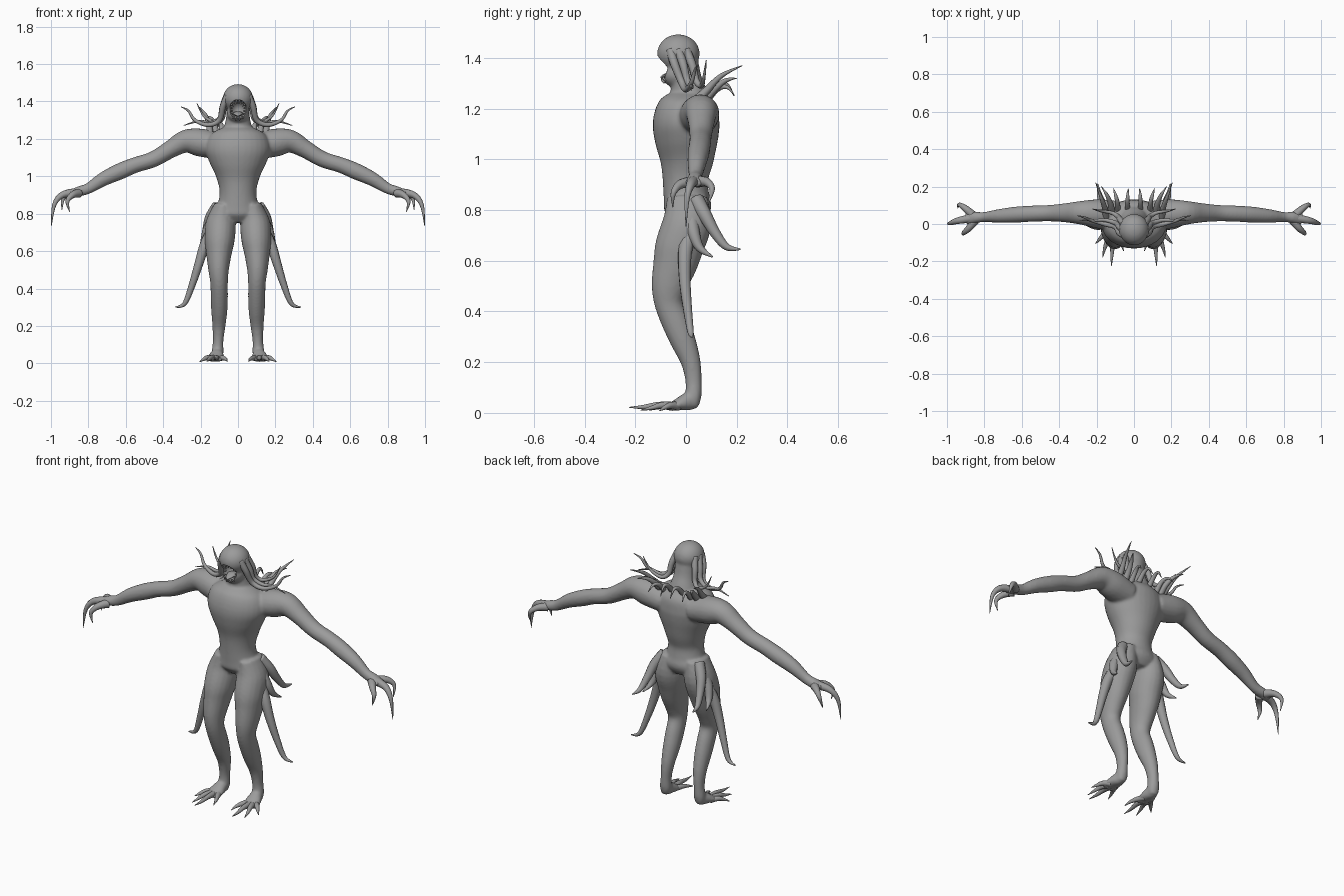
import bpy
import bmesh
import math
from mathutils import Vector, Matrix

default = bpy.data.objects.get("Cube")
if default:
    bpy.data.objects.remove(default, do_unlink=True)

GREY = (.33, .33, .33, 1)
skin = bpy.data.materials.new("grey_skin")
skin.use_nodes = True
skin.diffuse_color = GREY
skin.node_tree.nodes["Principled BSDF"].inputs["Base Color"].default_value = GREY
skin.node_tree.nodes["Principled BSDF"].inputs["Roughness"].default_value = .6


def interpolate(keys, steps):
    """Catmull-Rom curve through the keys, radii included."""
    padded = [keys[0]] + list(keys) + [keys[-1]]
    result = []
    for i in range(len(keys) - 1):
        a, b, c, d = padded[i:i + 4]
        for s in range(steps):
            t = s / steps
            result.append([
                q + .5 * t * (r - p + t * (2 * p - 5 * q + 4 * r - w + t * (3 * (q - r) + w - p)))
                for p, q, r, w in zip(a, b, c, d)])
    result.append(list(keys[-1]))
    return result


def loft(bm, keys, hint=None, sides=12, steps=4):
    """Closed tube of elliptical rings; each key is x, y, z, radius along hint, other radius."""
    rows = interpolate(keys, steps)
    centres = [Vector(row[:3]) for row in rows]
    u = Vector(hint) if hint else None
    rings = []
    for i, row in enumerate(rows):
        tangent = (centres[min(i + 1, len(rows) - 1)] - centres[max(i - 1, 0)]).normalized()
        if u is None:
            u = tangent.orthogonal()
        u = (u - tangent * u.dot(tangent)).normalized()
        v = tangent.cross(u)
        ring = []
        for k in range(sides):
            angle = math.tau * k / sides
            ring.append(bm.verts.new(centres[i] + u * math.cos(angle) * row[3]
                                     + v * math.sin(angle) * row[4]))
        rings.append(ring)
    for low, high in zip(rings, rings[1:]):
        for k in range(sides):
            n = (k + 1) % sides
            bm.faces.new((low[k], low[n], high[n], high[k]))
    bm.faces.new(rings[0])
    bm.faces.new(rings[-1])


def loft_pair(bm, keys, hint=None, **options):
    """The same tube on both sides of the body."""
    loft(bm, keys, hint, **options)
    loft(bm, [(-key[0], *key[1:]) for key in keys], hint, **options)


def tapered(points, radius, tip=.0015, power=.8):
    """Turn bare points into keys that thin out towards the tip."""
    last = len(points) - 1
    keys = []
    for i, point in enumerate(points):
        r = tip + (radius - tip) * (1 - i / last) ** power
        keys.append((*point, r, r))
    return keys


def ellipsoid(bm, centre, radii):
    matrix = Matrix.Translation(centre) @ Matrix.Diagonal((*radii, 1))
    bmesh.ops.create_uvsphere(bm, u_segments=32, v_segments=20, radius=1, matrix=matrix)


def finish(bm, name):
    bmesh.ops.recalc_face_normals(bm, faces=bm.faces)
    for face in bm.faces:
        face.smooth = True
    mesh = bpy.data.meshes.new(name)
    bm.to_mesh(mesh)
    bm.free()
    mesh.materials.append(skin)
    obj = bpy.data.objects.new(name, mesh)
    bpy.context.scene.collection.objects.link(obj)
    return obj


def tentacles(name, paths, radius, **options):
    """One object holding mirrored pairs of tapered, curling limbs."""
    bm = bmesh.new()
    for path in paths:
        loft_pair(bm, tapered(path, radius, **options), sides=10, steps=6)
    return finish(bm, name)


X, Y = (1, 0, 0), (0, 1, 0)

# Body: torso, neck, head, arms, legs and feet fused into one skin
body = bmesh.new()
torso = [  # height, half width, front, back
    (.755, .1, -.05, .07), (.8, .132, -.084, .1), (.85, .109, -.088, .092),
    (.92, .098, -.092, .087), (1, .118, -.104, .11), (1.08, .155, -.124, .127),
    (1.15, .175, -.13, .133), (1.22, .15, -.1, .128), (1.26, .08, -.05, .09)]
loft(body, [(0, (f + b) / 2, z, w, (b - f) / 2) for z, w, f, b in torso], X, sides=32)
loft(body, [(0, .02, 1.16, .12, .1), (0, .012, 1.25, .08, .077),
            (0, .002, 1.32, .063, .06), (0, 0, 1.41, .06, .045)], X, sides=24)
ellipsoid(body, (0, -.03, 1.417), (.08, .084, .076))
ellipsoid(body, (0, -.03, 1.337), (.06, .07, .055))
loft_pair(body, [
    (.1, .045, 1.16, .08, .07), (.2, .055, 1.18, .077, .075), (.28, .06, 1.187, .064, .062),
    (.36, .06, 1.145, .052, .048), (.45, .058, 1.092, .044, .043), (.55, .055, 1.06, .043, .042),
    (.63, .05, 1.027, .043, .044), (.72, .043, .985, .037, .038), (.8, .037, .935, .027, .029),
    (.85, .035, .92, .031, .027), (.9, .03, .905, .034, .018)], Y, sides=20)
loft_pair(body, [
    (.075, .005, .85, .05, .08), (.092, .004, .75, .08, .096), (.098, -.025, .66, .08, .096),
    (.102, -.042, .59, .069, .088), (.104, -.066, .5, .055, .071), (.101, -.068, .43, .047, .056),
    (.1, -.038, .35, .046, .055), (.1, -.01, .28, .043, .05), (.102, .019, .2, .035, .039),
    (.106, .03, .12, .028, .032), (.109, .028, .06, .032, .032), (.11, .02, .025, .025, .025)],
    X, sides=20)
loft_pair(body, [
    (.11, .05, .04, .02, .022), (.112, .01, .045, .034, .036),
    (.118, -.035, .032, .045, .023), (.127, -.075, .02, .045, .012)], X, sides=16)
creature = finish(body, "body")

# Mouth hollow
hollow = bmesh.new()
ellipsoid(hollow, (0, -.1, 1.357), (.046, .073, .053))
cutter = finish(hollow, "mouth_cutter")
cutter.hide_render = True
cutter.hide_viewport = True

fuse = creature.modifiers.new("fuse", "REMESH")
fuse.mode = "VOXEL"
fuse.voxel_size = .0075
fuse.use_smooth_shade = True
soften = creature.modifiers.new("soften", "SMOOTH")
soften.factor = .5
soften.iterations = 6
carve = creature.modifiers.new("carve", "BOOLEAN")
carve.operation = "DIFFERENCE"
carve.solver = "EXACT"
carve.object = cutter

# Teeth around the lips, and a tongue
bm = bmesh.new()
TEETH = 16
for i in range(TEETH):
    angle = math.tau * (i + .5) / TEETH
    c, s = math.cos(angle), math.sin(angle)
    y = -.058 - .034 * abs(s)
    path = [(.046 * c * k, y - shift, 1.357 + .052 * s * k)
            for k, shift in ((1.05, -.008), (.85, .003), (.6, .002))]
    loft(bm, tapered(path, .006), sides=8)
finish(bm, "teeth")
bm = bmesh.new()
loft(bm, [(0, -.02, 1.325, .03, .015), (0, -.055, 1.335, .028, .012),
          (0, -.085, 1.33, .018, .007), (0, -.1, 1.322, .004, .003)], X)
finish(bm, "tongue")

# Hand claws: outer hooked finger, front thumb, rear thumb
tentacles("hand_claws", [
    [(.86, .032, .915), (.94, .018, .9), (.983, .004, .845), (.998, 0, .735)],
    [(.85, .02, .91), (.885, -.025, .9), (.912, -.05, .865), (.9, -.052, .81)],
    [(.86, .045, .912), (.9, .082, .91), (.934, .103, .88), (.942, .085, .82)]], .024)

# Toes spread forwards and outwards
tentacles("toes", [
    [(.1, -.03, .028), (.08, -.075, .028), (.065, -.11, .022), (.056, -.145, .01)],
    [(.115, -.05, .026), (.115, -.11, .03), (.118, -.17, .023), (.121, -.225, .022)],
    [(.13, -.05, .026), (.145, -.095, .03), (.158, -.135, .02), (.168, -.18, .01)],
    [(.135, -.03, .026), (.165, -.06, .03), (.187, -.085, .02), (.206, -.105, .008)]], .018)

# Head tentacles sweep down the cheeks and curl out over the shoulders
tentacles("head_tentacles", [
    [(.055, -.06, 1.43), (.08, -.045, 1.375), (.1, -.015, 1.3), (.16, 0, 1.275),
     (.23, .02, 1.3), (.265, .035, 1.35), (.305, .045, 1.372)],
    [(.06, -.03, 1.43), (.083, -.01, 1.37), (.098, .005, 1.31), (.15, .02, 1.285),
     (.21, .02, 1.295), (.29, .02, 1.272)],
    [(.055, 0, 1.43), (.075, .025, 1.37), (.085, .04, 1.31), (.12, .06, 1.29),
     (.18, .07, 1.32), (.22, .08, 1.39)]], .019, tip=.002)

# Shoulder and back spines
tentacles("shoulder_spines", [
    [(.15, .03, 1.22), (.155, .08, 1.27), (.175, .14, 1.33), (.205, .222, 1.37)],
    [(.12, .06, 1.22), (.125, .105, 1.27), (.145, .155, 1.31), (.175, .2, 1.32)]], .021)
tentacles("back_spines", [
    [(.035, .07, 1.23), (.035, .12, 1.285), (.033, .16, 1.295), (.03, .19, 1.25)],
    [(.085, .07, 1.22), (.09, .12, 1.275), (.1, .16, 1.285), (.11, .19, 1.255)]], .016)

# Hip tentacles: long outer, rear curling and short middle
tentacles("hip_tentacles", [
    [(.14, .01, .7), (.178, -.004, .63), (.21, -.005, .53), (.245, .005, .42),
     (.285, .018, .32), (.335, .025, .3)],
    [(.11, .04, .84), (.15, .075, .78), (.17, .115, .71), (.185, .16, .655),
     (.195, .215, .645)],
    [(.13, .02, .77), (.165, .03, .71), (.185, .055, .65), (.205, .105, .615)]],
    .032, tip=.003, power=.7)
